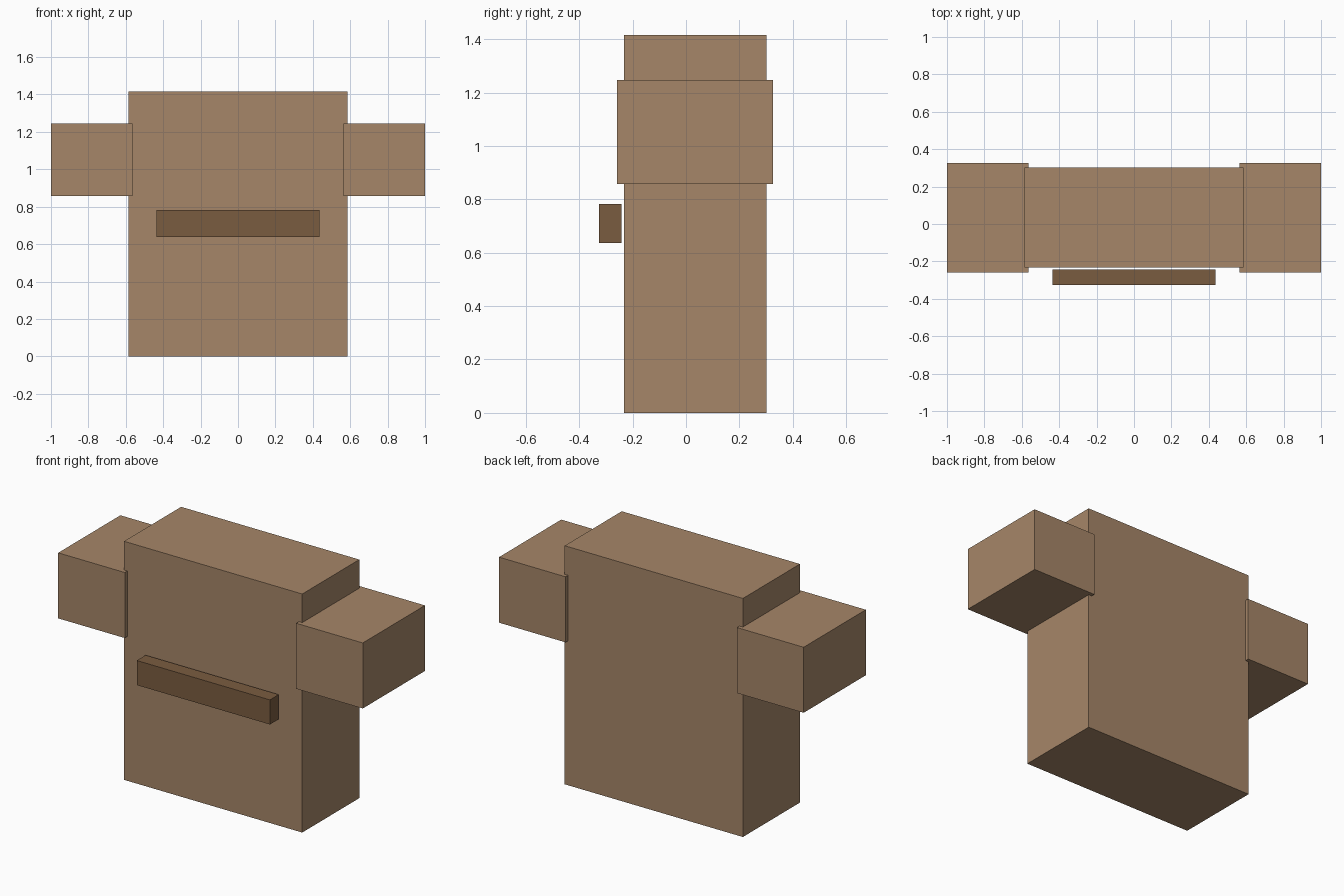
import bpy

if "Cube" in bpy.data.objects:
    bpy.data.objects.remove(bpy.data.objects["Cube"])


def material(name, color):
    mat = bpy.data.materials.new(name)
    mat.diffuse_color = (*color, 1)
    mat.use_nodes = True
    mat.node_tree.nodes["Principled BSDF"].inputs["Base Color"].default_value = mat.diffuse_color
    return mat


def box(name, x, y, z, mat):
    """Axis-aligned box from (min, max) ranges."""
    ranges = (x, y, z)
    bpy.ops.mesh.primitive_cube_add(size=1, location=[(a + b) / 2 for a, b in ranges])
    obj = bpy.context.object
    obj.name = name
    obj.scale = [b - a for a, b in ranges]
    bpy.ops.object.transform_apply(location=False, rotation=False, scale=True)
    obj.data.materials.append(mat)
    return obj


tan = material("tan", (0.38, 0.24, 0.14))
brown = material("brown", (0.195, 0.107, 0.051))

# Main torso block
box("torso", (-0.585, 0.585), (-0.233, 0.302), (0, 1.416), tan)

# Short sleeves, slightly deeper than the torso and sunk into its sides
box("left_sleeve", (-1, -0.563), (-0.258, 0.325), (0.857, 1.246), tan)
box("right_sleeve", (0.563, 1), (-0.258, 0.325), (0.857, 1.246), tan)

# Dark bar floating just in front of the chest
box("front_bar", (-0.437, 0.437), (-0.325, -0.242), (0.637, 0.783), brown)
